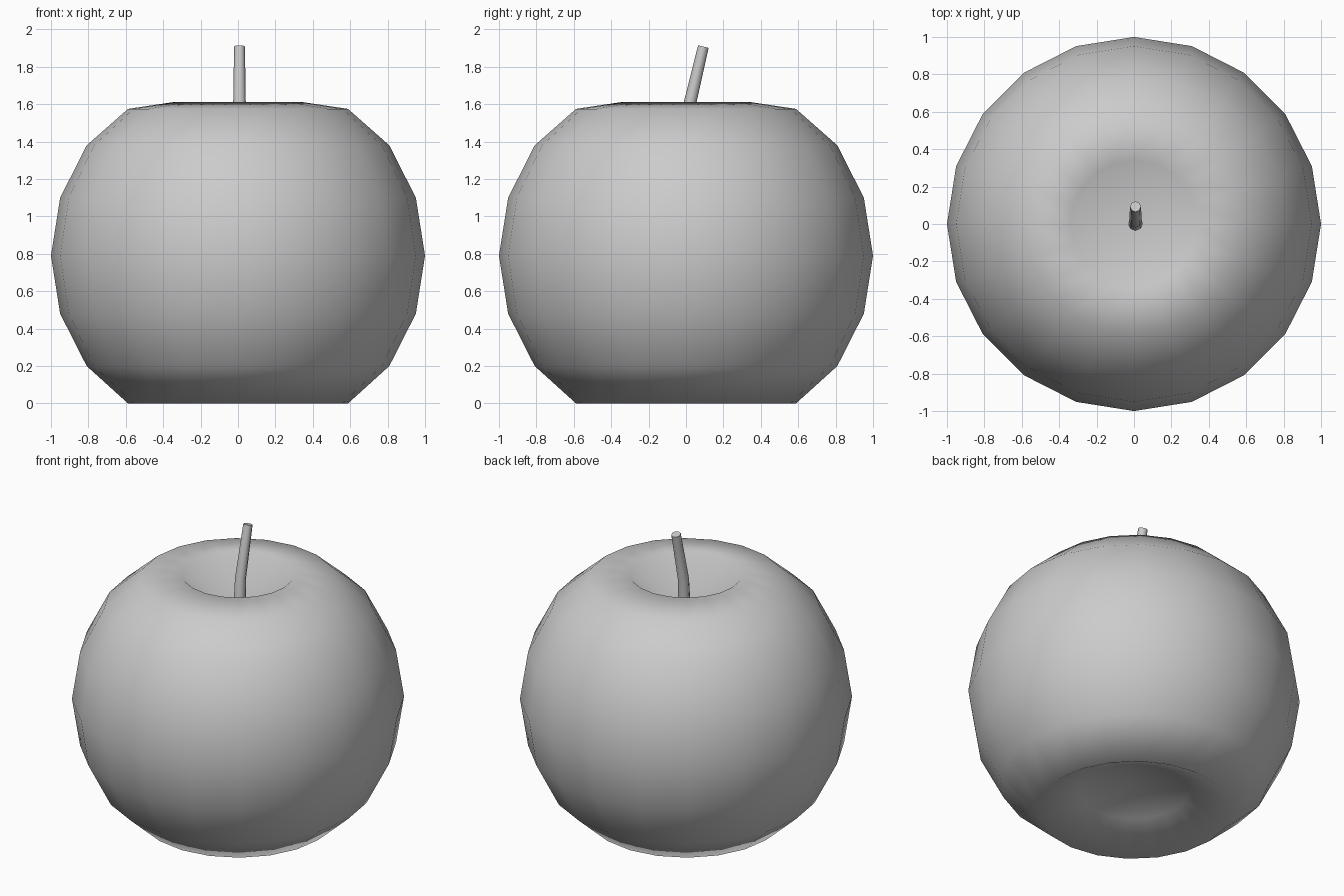
import bpy, bmesh, math
from mathutils import Vector

if "Cube" in bpy.data.objects:
    bpy.data.objects.remove(bpy.data.objects["Cube"])


def lathe_rings(name, rings, sides, start=None, end=None):
    """Loft circular rings (centre, radius, tilt about x); optional pole points close the ends."""
    bm = bmesh.new()
    loops = []
    for c, r, tilt in rings:
        loop = []
        for i in range(sides):
            a = 2 * math.pi * i / sides
            x, y = r * math.cos(a), r * math.sin(a)
            p = Vector((x, y * math.cos(tilt), -y * math.sin(tilt)))
            loop.append(bm.verts.new(Vector(c) + p))
        loops.append(loop)
    for lo, hi in zip(loops, loops[1:]):
        for i in range(sides):
            j = (i + 1) % sides
            bm.faces.new((lo[i], lo[j], hi[j], hi[i]))
    for loop, pole in ((loops[0], start), (loops[-1], end)):
        if pole is None:
            bm.faces.new(loop)
        else:
            v = bm.verts.new(pole)
            for i in range(sides):
                bm.faces.new((loop[i], loop[(i + 1) % sides], v))
    bmesh.ops.recalc_face_normals(bm, faces=bm.faces)
    mesh = bpy.data.meshes.new(name)
    bm.to_mesh(mesh)
    bm.free()
    obj = bpy.data.objects.new(name, mesh)
    bpy.context.collection.objects.link(obj)
    return obj


# Fruit body: low-poly sphere with a sunken top and bottom
profile = [(0.33, 0.13), (0.588, 0.0), (0.809, 0.20), (0.951, 0.48), (1.0, 0.79),
           (0.951, 1.10), (0.809, 1.38), (0.588, 1.575), (0.34, 1.612)]
body = lathe_rings("fruit_body", [((0, 0, z), r, 0) for r, z in profile], 20,
                   start=(0, 0, 0.20), end=(0, 0, 1.32))
for p in body.data.polygons:
    p.use_smooth = True

# Stem: tapered, straight at the base, then leaning back
stem = lathe_rings("stem", [((0.008, 0, 1.28), 0.04, 0),
                            ((0.008, 0.015, 1.58), 0.034, 0.13),
                            ((0.008, 0.093, 1.908), 0.029, 0.25)], 8)
bpy.ops.object.select_all(action='DESELECT')
stem.select_set(True)
bpy.context.view_layer.objects.active = stem
bpy.ops.object.shade_smooth_by_angle(angle=math.radians(50))
